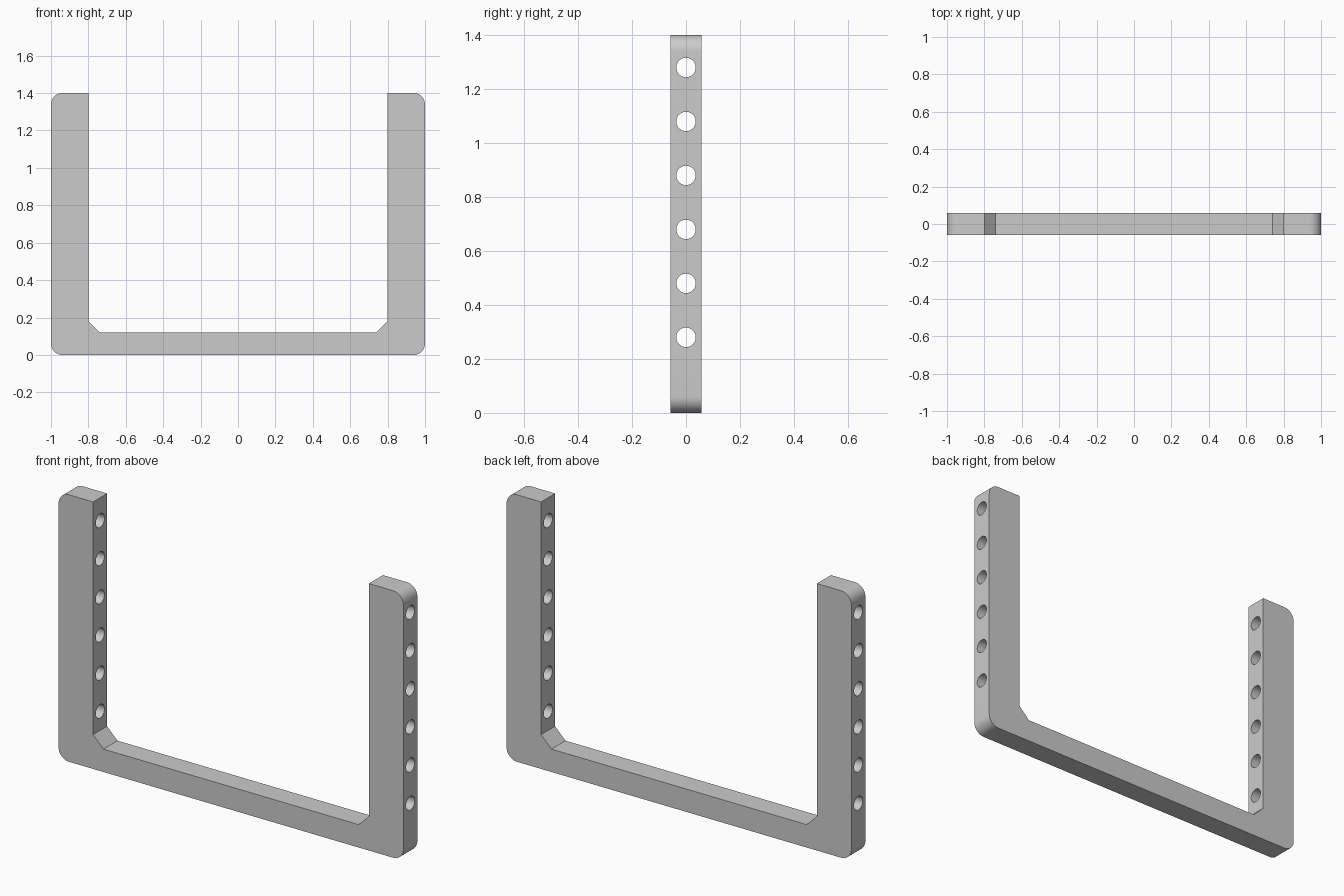
import bpy, bmesh
from math import radians, sin, cos
from mathutils import Matrix

cube = bpy.data.objects.get("Cube")
if cube:
    bpy.data.objects.remove(cube, do_unlink=True)

HALF_DEPTH = 0.058
HEIGHT = 1.4
CORNER = 0.06
HOLE_RADIUS = 0.036

grey = bpy.data.materials.new("plain_grey")
grey.use_nodes = True
colour = (0.6, 0.6, 0.6, 1)
grey.diffuse_color = colour
grey.node_tree.nodes["Principled BSDF"].inputs["Base Color"].default_value = colour


def make_object(name, bm):
    mesh = bpy.data.meshes.new(name)
    bmesh.ops.recalc_face_normals(bm, faces=bm.faces)
    bm.to_mesh(mesh)
    bm.free()
    obj = bpy.data.objects.new(name, mesh)
    bpy.context.collection.objects.link(obj)
    mesh.materials.append(grey)
    return obj


def arc(cx, cz, start, steps=10):
    angles = [radians(start + 90 * i / steps) for i in range(steps + 1)]
    return [(cx + CORNER * cos(a), cz + CORNER * sin(a)) for a in angles]


# U-shaped outline: right half, then its mirror image
half = [(0.74, 0.12), (0.8, 0.18), (0.8, HEIGHT)]
half += arc(1 - CORNER, HEIGHT - CORNER, 0)[::-1]
half += arc(1 - CORNER, CORNER, -90)[::-1]
outline = half + [(-x, z) for x, z in reversed(half)]

bm = bmesh.new()
face = bm.faces.new([bm.verts.new((x, -HALF_DEPTH, z)) for x, z in outline])
extruded = bmesh.ops.extrude_face_region(bm, geom=[face])
verts = [g for g in extruded["geom"] if isinstance(g, bmesh.types.BMVert)]
bmesh.ops.translate(bm, verts=verts, vec=(0, 2 * HALF_DEPTH, 0))
bracket = make_object("bracket", bm)

# Row of holes drilled through both uprights
bm = bmesh.new()
for i in range(6):
    place = Matrix.Translation((0, 0, 0.28 + 0.2 * i)) @ Matrix.Rotation(radians(90), 4, "Y")
    bmesh.ops.create_cone(bm, cap_ends=True, segments=32, radius1=HOLE_RADIUS,
                          radius2=HOLE_RADIUS, depth=2.4, matrix=place)
cutter = make_object("hole_cutter", bm)
cutter.hide_render = True

drill = bracket.modifiers.new("holes", "BOOLEAN")
drill.operation = "DIFFERENCE"
drill.solver = "EXACT"
drill.object = cutter

bpy.ops.object.select_all(action="DESELECT")
bracket.select_set(True)
bpy.context.view_layer.objects.active = bracket
bpy.ops.object.modifier_apply(modifier=drill.name)
bpy.data.objects.remove(cutter, do_unlink=True)
bpy.ops.object.shade_smooth_by_angle(angle=radians(30))
